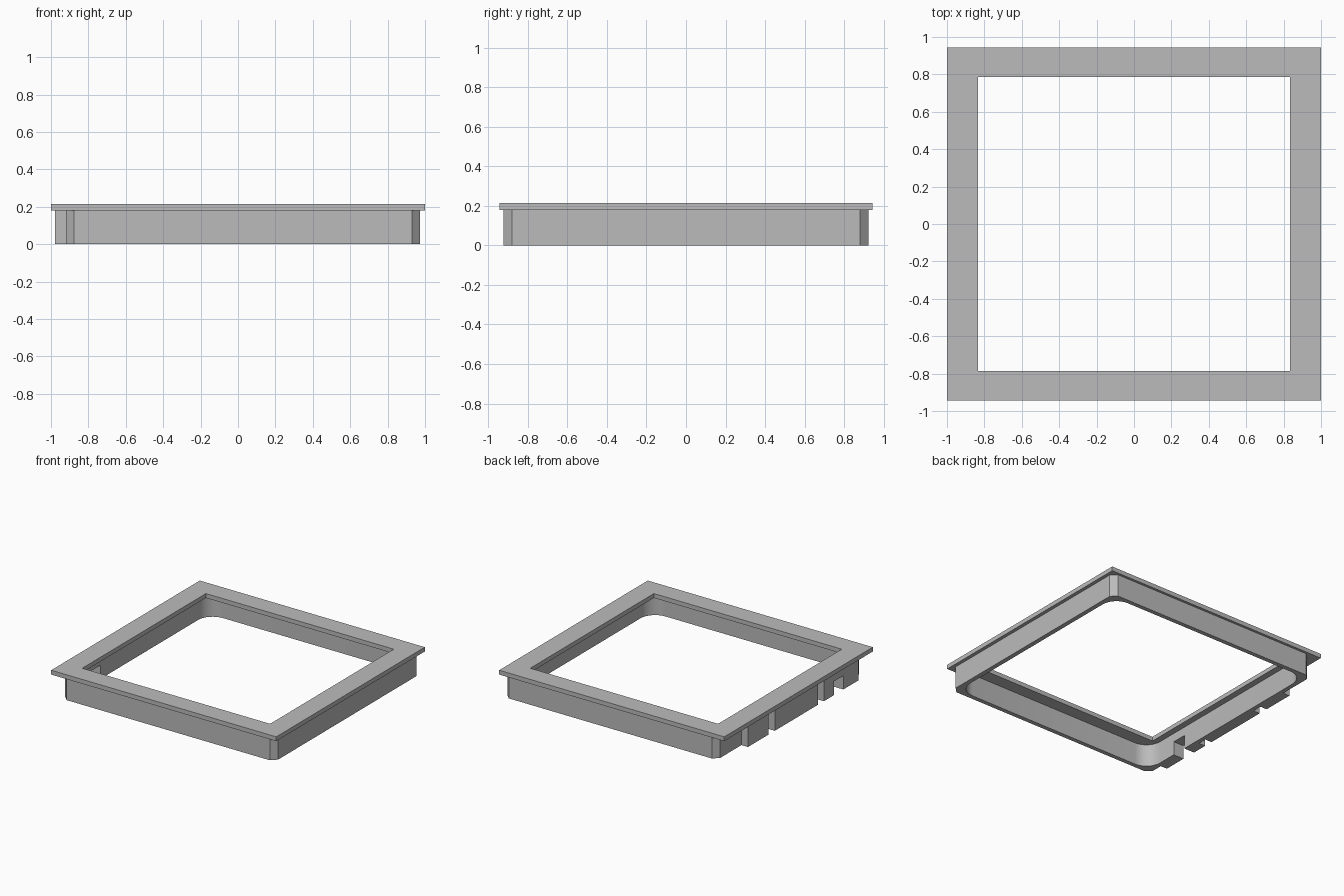
import bpy, bmesh, math

cube = bpy.data.objects.get("Cube")
if cube:
    bpy.data.objects.remove(cube, do_unlink=True)

grey = bpy.data.materials.new("plain grey")
grey.use_nodes = True
colour = (0.5, 0.5, 0.5, 1)
grey.diffuse_color = colour
grey.node_tree.nodes["Principled BSDF"].inputs["Base Color"].default_value = colour


def outline(x0, x1, y0, y1, radius=0, steps=1):
    """Rectangle outline with rounded (or chamfered, steps=1) corners."""
    if not radius:
        return [(x0, y0), (x1, y0), (x1, y1), (x0, y1)]
    centres = [(x1 - radius, y1 - radius), (x0 + radius, y1 - radius),
               (x0 + radius, y0 + radius), (x1 - radius, y0 + radius)]
    points = []
    for quarter, (cx, cy) in enumerate(centres):
        for i in range(steps + 1):
            a = (quarter + i / steps) * math.pi / 2
            points.append((cx + radius * math.cos(a), cy + radius * math.sin(a)))
    return points


def prism(name, loops, z0, z1):
    """Extrude an outline, with any further outlines as holes."""
    bm = bmesh.new()
    edges = []
    for loop in loops:
        verts = [bm.verts.new((x, y, z0)) for x, y in loop]
        edges += [bm.edges.new((v, verts[i - 1])) for i, v in enumerate(verts)]
    bmesh.ops.triangle_fill(bm, edges=edges, use_beauty=True)
    top = bmesh.ops.extrude_face_region(bm, geom=bm.faces[:])["geom"]
    for v in top:
        if isinstance(v, bmesh.types.BMVert):
            v.co.z = z1
    bmesh.ops.recalc_face_normals(bm, faces=bm.faces[:])
    mesh = bpy.data.meshes.new(name)
    bm.to_mesh(mesh)
    bm.free()
    mesh.materials.append(grey)
    obj = bpy.data.objects.new(name, mesh)
    bpy.context.collection.objects.link(obj)
    return obj


# Flat top flange and the wall below it
FLANGE_Z, TOP = 0.18, 0.215
prism("top_flange", [outline(-1, 1, -0.943, 0.943),
                     outline(-0.835, 0.835, -0.785, 0.785)], FLANGE_Z, TOP)
wall = prism("skirt_wall", [outline(-0.92, 0.972, -0.923, 0.923, 0.043),
                            outline(-0.885, 0.935, -0.888, 0.888, 0.13, 8)], 0, FLANGE_Z)

# Open slot through the wall, bridged at the top
cutter = prism("slot_cutter", [outline(-1.1, -0.8, -0.6, -0.48)], -0.1, 0.11)
cutter.hide_render = True
cutter.hide_viewport = True
cutter.display_type = "WIRE"
cut = wall.modifiers.new("slot", "BOOLEAN")
cut.operation = "DIFFERENCE"
cut.solver = "EXACT"
cut.object = cutter

# Raised pads along the outside of the right wall
pads = [(0.35, 0.61, 0), (-0.28, 0.27, 0), (-0.48, -0.353, 0),
        (-0.6, -0.48, 0.11), (-0.79, -0.6, 0)]
for i, (y0, y1, z0) in enumerate(pads):
    prism(f"side_pad_{i + 1}", [outline(-0.978, -0.92, y0, y1)], z0, FLANGE_Z)

# Smooth inner corners, sharp edges elsewhere
bpy.ops.object.select_all(action="DESELECT")
wall.select_set(True)
bpy.context.view_layer.objects.active = wall
bpy.ops.object.shade_smooth_by_angle(angle=math.radians(30))
